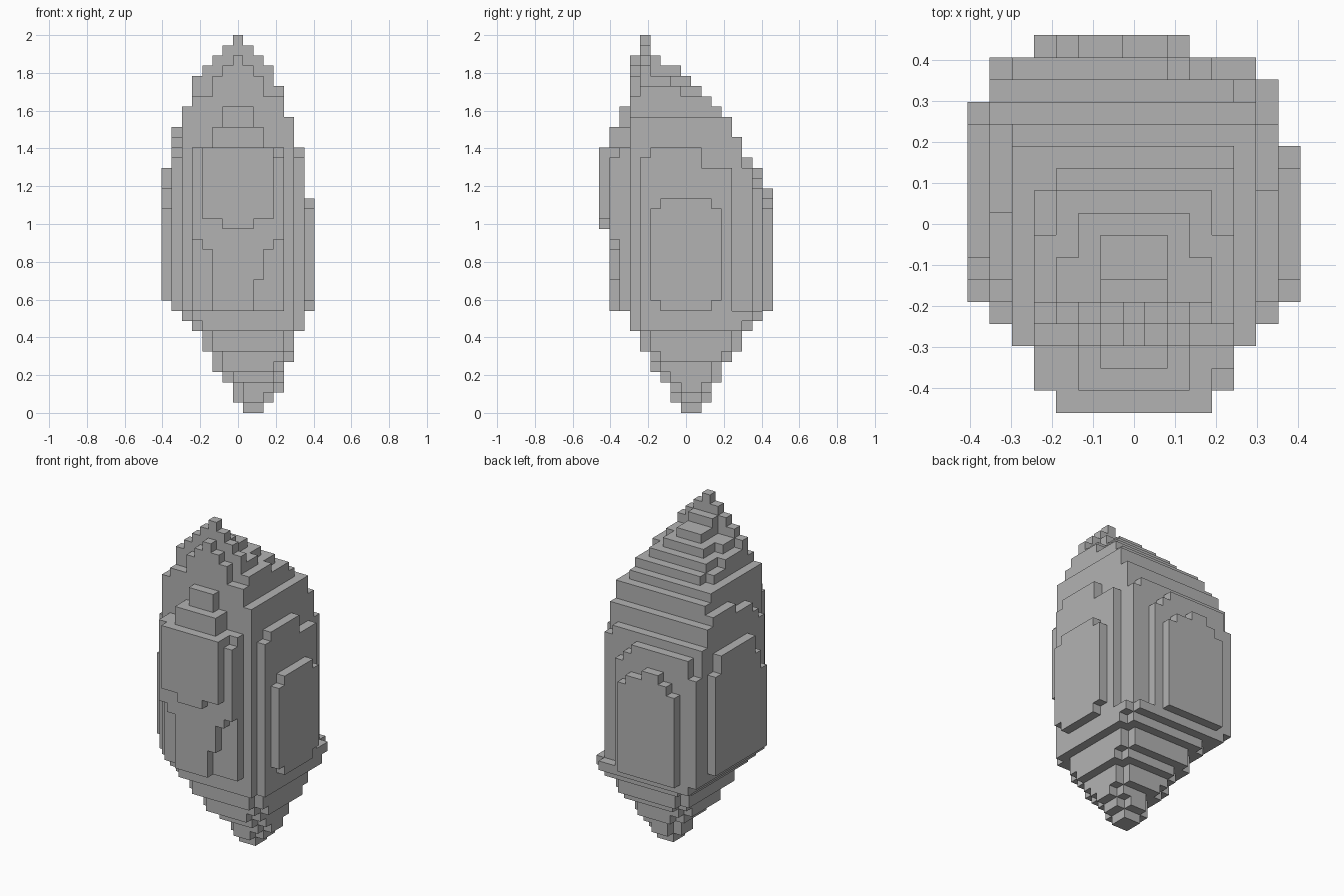
import bpy
import bmesh
import math
from mathutils import Vector

default_cube = bpy.data.objects.get("Cube")
if default_cube:
    bpy.data.objects.remove(default_cube, do_unlink=True)

# Grid of small cubes: width, depth and height in cells
SIZE = Vector((15, 17, 37))
CELL = 2 / SIZE.z
cells = set()


def box(x_range, y_range, z_range):
    """Fill a block of the cell grid."""
    for x in range(*x_range):
        for y in range(*y_range):
            for z in range(*z_range):
                cells.add((x, y, z))


def plate_facing_y(y_range, spans):
    """Stepped plate on the front or back: spans are left, right, bottom, top."""
    for left, right, bottom, top in spans:
        box((left, right), y_range, (bottom, top))


def plate_facing_x(x_range, spans):
    """Stepped plate on a side: spans are front, back, bottom, top."""
    for front, back, bottom, top in spans:
        box(x_range, (front, back), (bottom, top))


def notched_layer(level, left, right, front, back):
    """One flat layer with its four corner cells missing."""
    box((left + 1, right - 1), (front, back), (level, level + 1))
    box((left, right), (front + 1, back - 1), (level, level + 1))


# Central body
box((2, 13), (3, 14), (10, 27))

# Tapered foot, from the lowest layer upward
box((8, 10), (8, 10), (0, 1))
foot_layers = [
    (7, 11, 7, 11), (7, 12, 7, 11), (6, 12, 6, 12), (5, 12, 5, 12),
    (5, 13, 5, 13), (4, 13, 4, 14), (4, 13, 4, 14), (3, 14, 3, 15),
    (2, 14, 3, 16),
]
for level, outline in enumerate(foot_layers, start=1):
    notched_layer(level, *outline)

# Terraces of the crown stepping down towards the back: left, right, back, top
crown_terraces = [
    (6, 9, 6, 35), (6, 9, 8, 34), (5, 10, 9, 33), (4, 11, 7, 33),
    (4, 11, 10, 32), (3, 12, 8, 32), (4, 12, 11, 31), (3, 12, 10, 31),
    (2, 12, 12, 30), (2, 13, 13, 29),
]
for left, right, back, top in crown_terraces:
    box((left, right), (4, back), (26, top))

# Pointed crest: a low arch in front of a taller one
plate_facing_y((3, 4), [
    (2, 13, 26, 29), (2, 12, 29, 30), (3, 12, 29, 31),
    (5, 10, 31, 33), (6, 9, 33, 34), (7, 8, 34, 35),
])
plate_facing_y((4, 5), [
    (3, 12, 30, 32), (3, 11, 32, 33), (4, 11, 33, 34),
    (5, 10, 34, 35), (6, 9, 35, 36), (7, 8, 36, 37),
])

# Front plates, inner to outer
plate_facing_y((2, 3), [(3, 12, 10, 26), (5, 10, 26, 28), (6, 9, 28, 30)])
plate_facing_y((1, 2), [
    (3, 12, 17, 25), (3, 11, 25, 26), (4, 11, 16, 17),
    (5, 10, 13, 28), (5, 9, 10, 13),
])
plate_facing_y((0, 1), [(4, 11, 19, 26), (6, 9, 18, 19)])

# Back plates, inner to outer
plate_facing_y((14, 15), [(2, 13, 9, 24), (2, 12, 24, 25)])
plate_facing_y((15, 16), [(1, 11, 10, 22), (2, 10, 9, 23), (2, 9, 23, 24)])
plate_facing_y((16, 17), [(3, 10, 10, 20), (4, 9, 20, 21), (5, 7, 21, 22)])

# Left side plates
plate_facing_x((13, 14), [(4, 13, 9, 24), (4, 10, 24, 25), (5, 10, 8, 26)])
plate_facing_x((14, 15), [(5, 12, 11, 20), (6, 11, 10, 21)])

# Right side plates
plate_facing_x((1, 2), [
    (4, 15, 10, 25), (5, 14, 25, 26), (6, 14, 26, 27), (9, 13, 27, 28),
])
plate_facing_x((0, 1), [(5, 14, 11, 20), (6, 14, 20, 22), (7, 13, 22, 24)])

# Skin: one square for every exposed side of a cell
origin = Vector((SIZE.x / 2, SIZE.y / 2, 0))
mesh_builder = bmesh.new()
for cell in cells:
    for axis in range(3):
        for step in (-1, 1):
            neighbour = list(cell)
            neighbour[axis] += step
            if tuple(neighbour) in cells:
                continue
            normal, across, along = Vector(), Vector(), Vector()
            normal[axis] = step
            across[(axis + 1) % 3] = step
            along[(axis + 2) % 3] = 1
            centre = Vector(cell) + Vector((0.5, 0.5, 0.5)) + normal / 2
            corners = [
                centre + (across * a + along * b) / 2
                for a, b in ((-1, -1), (1, -1), (1, 1), (-1, 1))
            ]
            mesh_builder.faces.new(
                [mesh_builder.verts.new((c - origin) * CELL) for c in corners])

# Weld the squares and merge them into broad flat faces
bmesh.ops.remove_doubles(mesh_builder, verts=mesh_builder.verts, dist=CELL / 100)
bmesh.ops.dissolve_limit(
    mesh_builder, angle_limit=math.radians(1),
    verts=mesh_builder.verts, edges=mesh_builder.edges)

stone_mesh = bpy.data.meshes.new("stepped_stone")
mesh_builder.to_mesh(stone_mesh)
mesh_builder.free()
stone = bpy.data.objects.new("stepped_stone", stone_mesh)
bpy.context.collection.objects.link(stone)

# Plain grey material
grey = bpy.data.materials.new("stone_grey")
grey.use_nodes = True
grey_value = (0.45, 0.45, 0.45, 1)
grey.diffuse_color = grey_value
for node in grey.node_tree.nodes:
    if node.type == "BSDF_PRINCIPLED":
        node.inputs["Base Color"].default_value = grey_value
stone_mesh.materials.append(grey)
